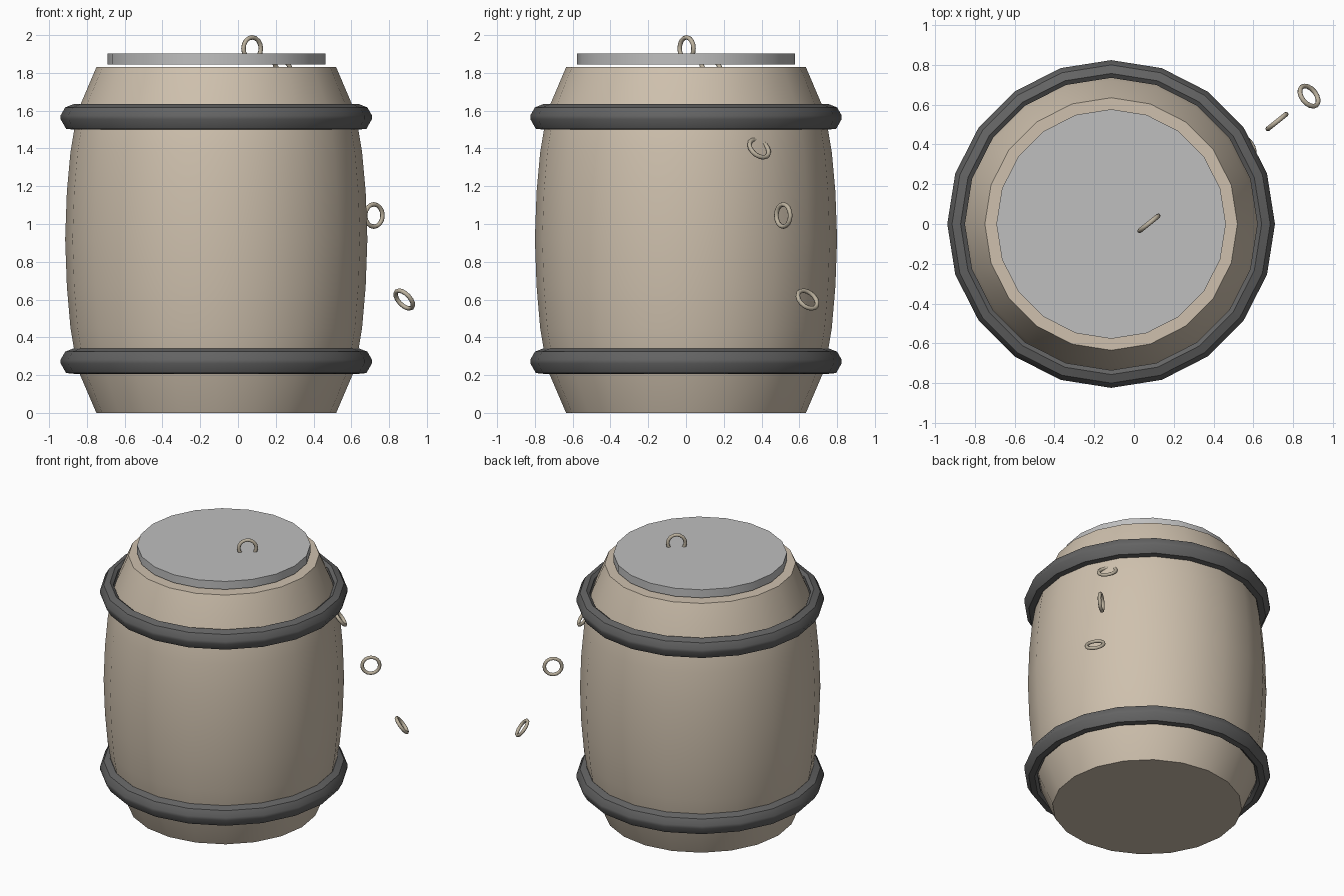
import bpy, bmesh, math
from mathutils import Matrix, Vector

if "Cube" in bpy.data.objects:
    bpy.data.objects.remove(bpy.data.objects["Cube"])

CX = -0.115   # barrel axis
SIDES = 20


def material(name, rgb):
    m = bpy.data.materials.new(name)
    m.diffuse_color = (*rgb, 1)
    m.use_nodes = True
    m.node_tree.nodes["Principled BSDF"].inputs["Base Color"].default_value = m.diffuse_color
    return m


tan = material("tan_wood", (0.62, 0.53, 0.42))
iron = material("dark_iron", (0.125, 0.125, 0.125))
grey = material("grey_lid", (0.52, 0.52, 0.52))
brass = material("dull_metal", (0.50, 0.44, 0.34))


def lathe(name, profile, mat, closed=False):
    """Spin (radius, z) points round the barrel axis; cap the ends unless closed."""
    bm = bmesh.new()
    rows = [[bm.verts.new((CX + r * math.cos(2 * math.pi * i / SIDES),
                           r * math.sin(2 * math.pi * i / SIDES), z))
             for i in range(SIDES)] for r, z in profile]
    pairs = list(zip(rows, rows[1:]))
    if closed:
        pairs.append((rows[-1], rows[0]))
    else:
        bm.faces.new(rows[0])
        bm.faces.new(rows[-1])
    for a, b in pairs:
        for i in range(SIDES):
            j = (i + 1) % SIDES
            bm.faces.new((a[i], a[j], b[j], b[i]))
    return finish(name, bm, mat)


def finish(name, bm, mat, angle=30):
    bmesh.ops.recalc_face_normals(bm, faces=bm.faces)
    me = bpy.data.meshes.new(name)
    bm.to_mesh(me)
    bm.free()
    me.materials.append(mat)
    ob = bpy.data.objects.new(name, me)
    bpy.context.collection.objects.link(ob)
    bpy.ops.object.select_all(action='DESELECT')
    ob.select_set(True)
    bpy.context.view_layer.objects.active = ob
    bpy.ops.object.shade_smooth_by_angle(angle=math.radians(angle))
    return ob


# Bulging barrel body
lathe("barrel_body", [(0.635, 0), (0.725, 0.21), (0.747, 0.30), (0.772, 0.45),
                      (0.791, 0.67), (0.80, 0.92), (0.791, 1.17), (0.772, 1.38),
                      (0.747, 1.53), (0.72, 1.63), (0.635, 1.83)], tan)

# Floating lid
lathe("lid", [(0.577, 1.844), (0.577, 1.903)], grey)

# Two iron hoops
for name, z in (("lower_hoop", 0.274), ("upper_hoop", 1.567)):
    lathe(name, [(r, z + dz) for r, dz in
                 ((0.735, -0.05), (0.755, -0.067), (0.795, -0.063), (0.824, -0.012),
                  (0.824, 0.008), (0.80, 0.05), (0.757, 0.067), (0.735, 0.05))],
          iron, closed=True)


def ring(name, centre, u, v, major=0.059, minor=0.012, n=16, m=8):
    """Chain link lying in the plane of the unit vectors u and v."""
    w = u.cross(v)
    bm = bmesh.new()
    grid = []
    for i in range(n):
        a = 2 * math.pi * i / n
        d = u * math.cos(a) + v * math.sin(a)
        grid.append([bm.verts.new(centre + d * (major + minor * math.cos(2 * math.pi * k / m))
                                  + w * minor * math.sin(2 * math.pi * k / m))
                     for k in range(m)])
    for i in range(n):
        for k in range(m):
            a, b = grid[i], grid[(i + 1) % n]
            bm.faces.new((a[k], b[k], b[(k + 1) % m], a[(k + 1) % m]))
    finish(name, bm, brass, 50)


# Falling links, alternately upright and tilted across the path
along = Vector((0.16, 0.128, 0)).normalized()
across = Vector((along.y, -along.x, 0))
up = Vector((0, 0, 1))
tilted = along * 0.6 - up * 0.8
for i, z in enumerate((1.929, 1.835, 1.66, 1.40, 1.045, 0.60)):
    centre = Vector((0.075 + 0.161 * i, 0.003 + 0.128 * i, z))
    ring("link_%d" % (i + 1), centre,
         across if i % 2 else along, tilted if i % 2 else up)
